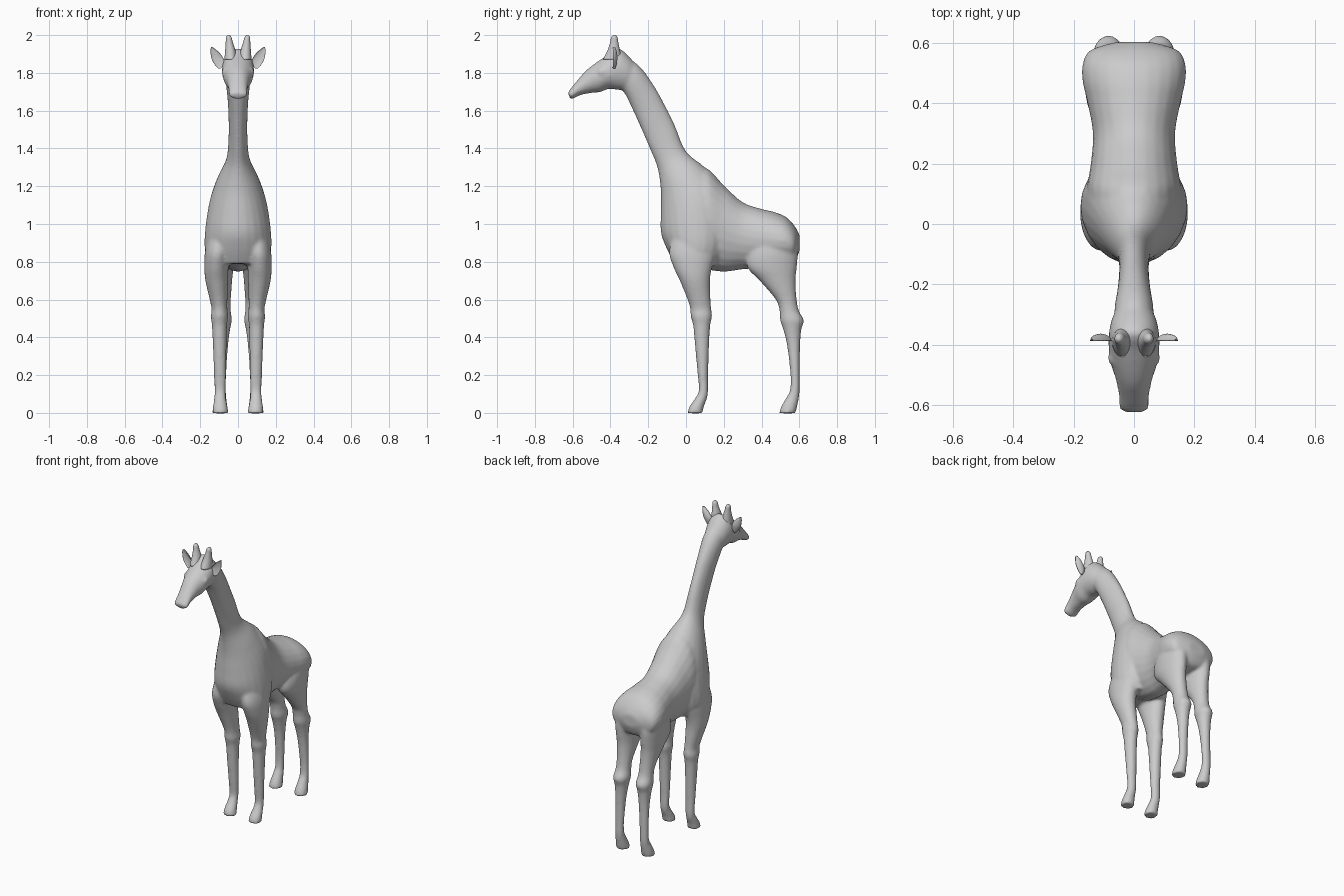
import bpy, bmesh, math
from mathutils import Vector, Matrix


def spline(rows, steps):
    """Catmull-Rom interpolation of section rows."""
    out = []
    for i in range(len(rows) - 1):
        p0, p1 = rows[max(i - 1, 0)], rows[i]
        p2, p3 = rows[i + 1], rows[min(i + 2, len(rows) - 1)]
        for s in range(steps):
            t = s / steps
            out.append([0.5 * (2 * b + (c - a) * t + (2 * a - 5 * b + 4 * c - d) * t * t
                               + (3 * b - a - 3 * c + d) * t ** 3)
                        for a, b, c, d in zip(p0, p1, p2, p3)])
    out.append(list(rows[-1]))
    return out


def loft(bm, rows, mirrored=False, n=24, steps=4):
    """Rows: x centre, half width, then the two y,z ends of each elliptical ring."""
    for side in ((1, -1) if mirrored else (1,)):
        rings = []
        for xc, w, y1, z1, y2, z2 in spline(rows, steps):
            a, b = Vector((0, y1, z1)), Vector((0, y2, z2))
            mid, half = (a + b) / 2, (b - a) / 2
            ring = []
            for k in range(n):
                t = 2 * math.pi * k / n
                p = mid + half * math.cos(t)
                p.x = side * (xc + w * math.sin(t))
                ring.append(bm.verts.new(p))
            rings.append(ring)
        for r, q in zip(rings, rings[1:]):
            for k in range(n):
                j = (k + 1) % n
                bm.faces.new((r[k], r[j], q[j], q[k]))
        bm.faces.new(rings[0])
        bm.faces.new(rings[-1])


def finish(bm, name):
    bmesh.ops.recalc_face_normals(bm, faces=bm.faces)
    me = bpy.data.meshes.new(name)
    bm.to_mesh(me)
    bm.free()
    me.shade_smooth()
    ob = bpy.data.objects.new(name, me)
    bpy.context.collection.objects.link(ob)
    return ob


skin = bmesh.new()

# head, from back of skull to muzzle
loft(skin, [
    (0, .04, -.27, 1.73, -.25, 1.82),
    (0, .07, -.31, 1.71, -.30, 1.885),
    (0, .083, -.36, 1.71, -.36, 1.93),
    (0, .084, -.41, 1.715, -.42, 1.892),
    (0, .076, -.455, 1.698, -.475, 1.855),
    (0, .060, -.50, 1.694, -.53, 1.812),
    (0, .050, -.56, 1.682, -.578, 1.757),
    (0, .050, -.597, 1.664, -.612, 1.715),
    (0, .040, -.614, 1.664, -.625, 1.695)])

# neck running down into the chest
loft(skin, [
    (0, .055, -.39, 1.76, -.35, 1.90),
    (0, .065, -.33, 1.70, -.25, 1.84),
    (0, .055, -.28, 1.60, -.165, 1.725),
    (0, .050, -.235, 1.50, -.11, 1.625),
    (0, .050, -.19, 1.395, -.06, 1.525),
    (0, .062, -.15, 1.295, .0, 1.385),
    (0, .110, -.133, 1.17, .10, 1.30),
    (0, .150, -.134, 1.05, .20, 1.19),
    (0, .173, -.132, .95, .24, 1.0),
    (0, .176, -.10, .865, .22, .86),
    (0, .150, -.06, .79, .18, .78)])

# barrel and rump
loft(skin, [(0, w, y, lo, y, hi) for y, lo, hi, w in [
    (.0, .80, 1.25, .12), (.1, .762, 1.30, .155), (.2, .747, 1.205, .143),
    (.3, .760, 1.115, .136), (.4, .765, 1.08, .154), (.47, .77, 1.063, .170),
    (.53, .78, 1.037, .170), (.575, .80, .99, .145), (.602, .86, .94, .06)]])

# front legs, shoulder to hoof
loft(skin, [(x, w, a, z, b, z) for z, a, b, x, w in [
    (.95, -.07, .17, .09, .07), (.85, -.09, .16, .108, .068), (.77, -.066, .138, .114, .064),
    (.70, -.033, .127, .113, .060), (.60, .008, .130, .103, .047), (.55, .022, .134, .098, .042),
    (.51, .025, .138, .098, .046), (.46, .038, .128, .098, .040), (.35, .048, .122, .097, .036),
    (.20, .062, .117, .095, .032), (.12, .068, .117, .095, .030), (.08, .050, .112, .095, .031),
    (.03, .016, .094, .094, .039), (-.002, .008, .088, .093, .042)]], True)

# hind legs, thigh to hoof
loft(skin, [(x, w, a, z, b, z) for z, a, b, x, w in [
    (.95, .38, .58, .08, .07), (.85, .33, .592, .090, .072), (.77, .325, .587, .091, .067),
    (.70, .39, .580, .089, .058), (.60, .475, .586, .085, .047), (.54, .495, .598, .084, .046),
    (.49, .498, .624, .084, .051), (.44, .515, .611, .085, .043), (.35, .536, .604, .087, .034),
    (.20, .553, .602, .091, .029), (.12, .550, .602, .092, .029), (.08, .530, .598, .093, .031),
    (.03, .502, .588, .094, .039), (-.002, .493, .580, .094, .042)]], True)

# brow and eye bumps
for s in (1, -1):
    bmesh.ops.create_uvsphere(skin, u_segments=16, v_segments=10, radius=.024,
                              matrix=Matrix.Translation((s * .064, -.445, 1.805)))

# blend everything into one smooth skin
body = finish(skin, "body")
rm = body.modifiers.new("fuse", 'REMESH')
rm.mode = 'VOXEL'
rm.voxel_size = .009
rm.use_smooth_shade = True
sm = body.modifiers.new("soften", 'SMOOTH')
sm.factor = .5
sm.iterations = 6

# horns
bm = bmesh.new()
loft(bm, [(x, w, a, z, b, z) for z, a, b, x, w in [
    (1.87, -.44, -.34, .038, .034), (1.92, -.415, -.350, .041, .027),
    (1.96, -.402, -.358, .046, .019), (1.988, -.396, -.363, .049, .015),
    (2.0, -.386, -.372, .050, .006)]], True)
finish(bm, "horns")

# ears: leaf shapes with the front side pushed in to a cup
bm = bmesh.new()
loft(bm, [(x, w, -.40 - d, z, -.375 + d * .6, z) for z, x, w, d in [
    (1.822, .098, .006, .0), (1.845, .100, .024, .012), (1.875, .108, .032, .020),
    (1.905, .121, .024, .016), (1.925, .132, .013, .008), (1.936, .139, .004, .0)]], True)
for v in bm.verts:
    if v.co.y < -.388:
        v.co.y = -.388 + (-.388 - v.co.y) * .35
finish(bm, "ears")
